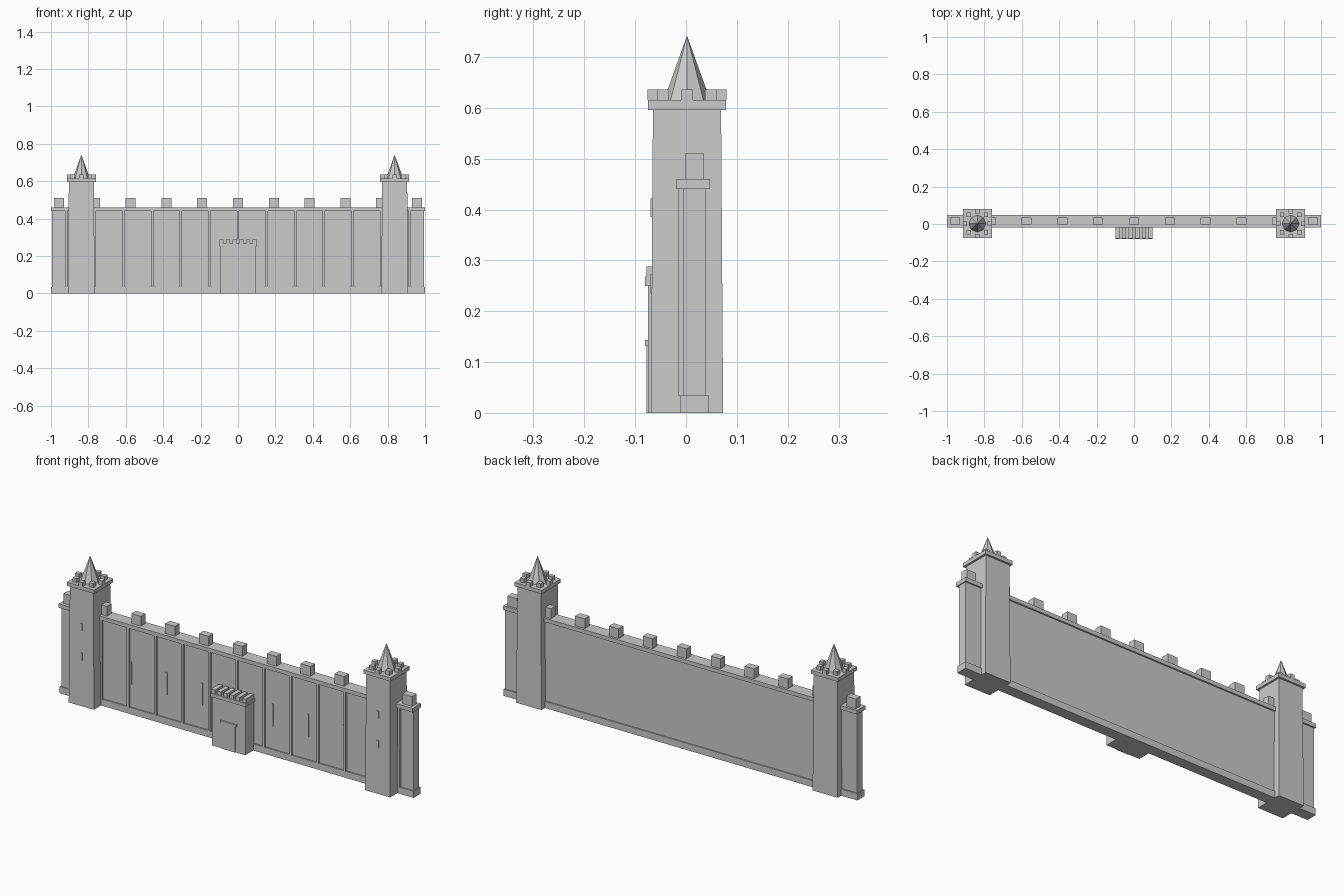
import bpy, bmesh
from math import pi, cos, sin

if "Cube" in bpy.data.objects:
    bpy.data.objects.remove(bpy.data.objects["Cube"])


def mesh_object(name, bm):
    me = bpy.data.meshes.new(name)
    bm.to_mesh(me)
    bm.free()
    ob = bpy.data.objects.new(name, me)
    bpy.context.collection.objects.link(ob)
    return ob


def add_box(bm, x, y, z, taper=0.0):
    """Box from (min, max) ranges; taper pulls the top edges inward."""
    vs = bmesh.ops.create_cube(bm, size=1)['verts']
    for v in vs:
        t = taper if v.co.z > 0 else 0
        sx, sy = (1 if v.co.x > 0 else -1), (1 if v.co.y > 0 else -1)
        v.co = (x[sx > 0] - sx * t, y[sy > 0] - sy * t, z[v.co.z > 0])


def boxes(name, items):
    bm = bmesh.new()
    for it in items:
        add_box(bm, *it)
    return mesh_object(name, bm)


def span(c, w):
    return (c - w / 2, c + w / 2)


# Curtain wall: body, plinth and coping
boxes("wall_body", [((-0.995, 0.995), (-0.005, 0.039), (0, 0.445))])
boxes("wall_plinth", [((-1, 1), (-0.011, 0.045), (0, 0.034))])
boxes("wall_coping", [((-1, 1), (-0.019, 0.047), (0.44, 0.46))])

# Wall battlements, pilasters and arrow slits
boxes("wall_merlons", [(span(i * 0.1915, 0.054), (-0.002, 0.035), (0.46, 0.51))
                       for i in range(-5, 6)])
boxes("wall_pilasters", [(span(i * 0.153, 0.013), (-0.015, 0.0), (0.034, 0.44))
                         for i in range(-6, 7)])
boxes("wall_slits", [(span(s * x, 0.009), (-0.008, 0.0), (0.15, 0.265))
                     for s in (-1, 1) for x in (0.2, 0.4, 0.6)])

# Gatehouse with ribbed battlements and door
boxes("gatehouse", [((-0.094, 0.094), (-0.075, 0.0), (0, 0.252))])
boxes("gatehouse_coping", [((-0.1, 0.1), (-0.081, 0.0), (0.25, 0.268))])
boxes("gatehouse_merlons", [(span((i - 2.5) * 0.035, 0.022), (-0.078, -0.012), (0.268, 0.288))
                            for i in range(6)])
boxes("gate_door", [((-0.038, 0.038), (-0.078, -0.07), (0, 0.134))])
boxes("door_lintel", [((-0.046, 0.046), (-0.081, -0.07), (0.133, 0.143))])

# Two towers
CY = 0.002
for side, cx in (("left", -0.8375), ("right", 0.8375)):
    boxes(side + "_tower_shaft", [(span(cx, 0.142), span(CY, 0.142), (0, 0.598), 0.004)])
    boxes(side + "_tower_cap", [(span(cx, 0.154), span(CY, 0.154), (0.596, 0.615))])
    ring = [(cx + 0.066 * cos(k * pi / 4), CY + 0.066 * sin(k * pi / 4)) for k in range(8)]
    boxes(side + "_tower_merlons", [(span(px, 0.023), span(py, 0.023), (0.615, 0.636))
                                    for px, py in ring])
    boxes(side + "_tower_slits", [(span(cx, 0.012), (-0.07, -0.06), (z, z + 0.037))
                                  for z in (0.235, 0.385)])
    # Pointed eight-sided roof
    bm = bmesh.new()
    bmesh.ops.create_cone(bm, cap_ends=True, segments=8, radius1=0.046, radius2=0, depth=0.128)
    bmesh.ops.translate(bm, verts=bm.verts, vec=(cx, CY, 0.614 + 0.064))
    mesh_object(side + "_tower_spire", bm)
